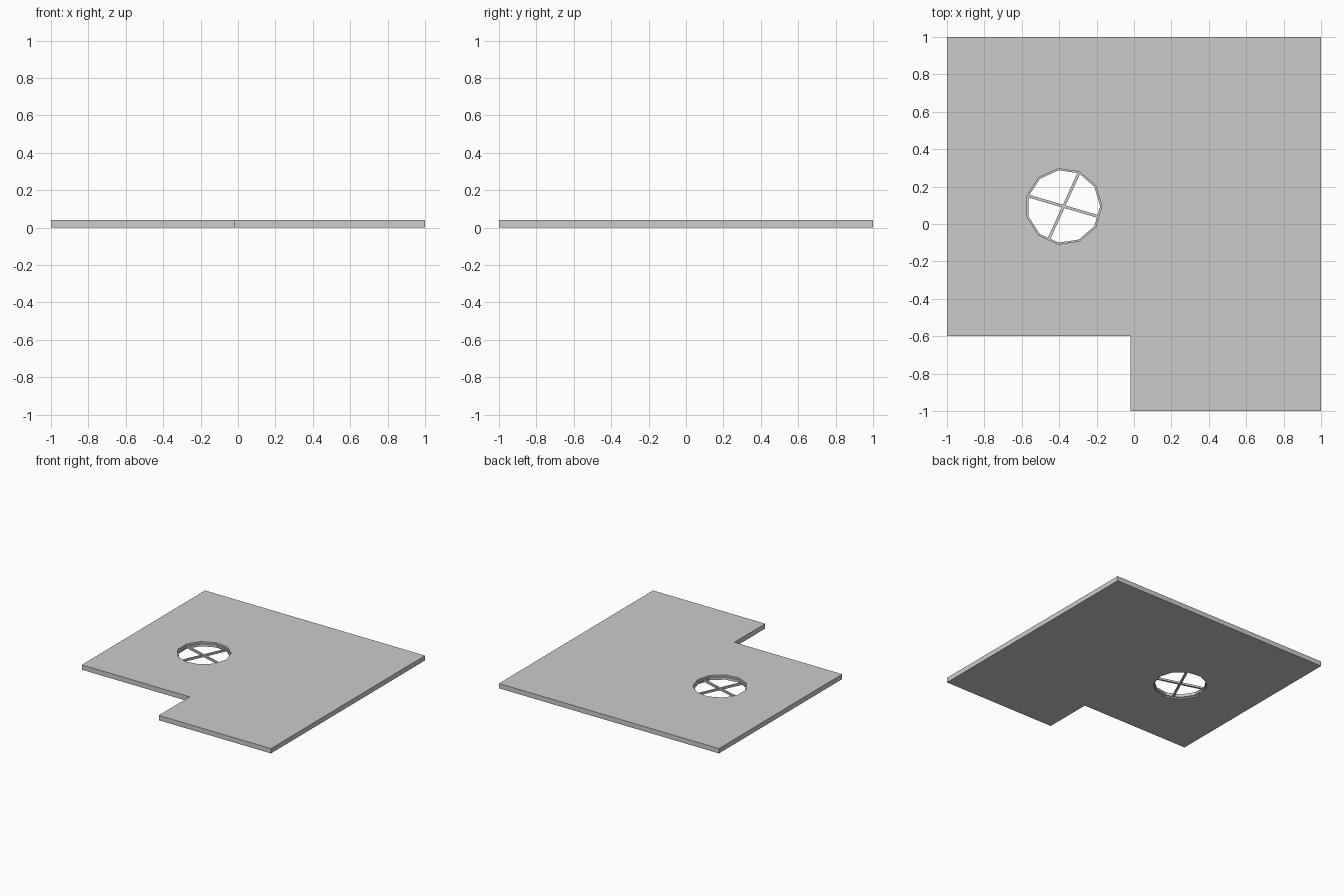
import bpy, bmesh, math
from mathutils import Vector

if "Cube" in bpy.data.objects:
    bpy.data.objects.remove(bpy.data.objects["Cube"])

CX, CY, R, N = -0.376, 0.094, 0.204, 11   # round opening
T = 0.04                                   # slab thickness


def polygon(r, n=N):
    return [(CX + r * math.cos(2 * math.pi * i / n),
             CY + r * math.sin(2 * math.pi * i / n)) for i in range(n)]


def make_object(name, bm):
    bmesh.ops.recalc_face_normals(bm, faces=bm.faces)
    mesh = bpy.data.meshes.new(name)
    bm.to_mesh(mesh)
    bm.free()
    obj = bpy.data.objects.new(name, mesh)
    bpy.context.collection.objects.link(obj)
    return obj


def prism(name, outline, z0, z1):
    bm = bmesh.new()
    face = bm.faces.new([bm.verts.new((x, y, z0)) for x, y in outline])
    ext = bmesh.ops.extrude_face_region(bm, geom=[face], use_keep_orig=True)
    verts = [v for v in ext["geom"] if isinstance(v, bmesh.types.BMVert)]
    bmesh.ops.translate(bm, verts=verts, vec=(0, 0, z1 - z0))
    return make_object(name, bm)


# Floor slab with a notched front-left corner
slab = prism("floor_slab", [(-1, -0.6), (-0.02, -0.6), (-0.02, -1),
                            (1, -1), (1, 1), (-1, 1)], 0, T)

# Eleven-sided opening through the slab
cutter = prism("opening_cutter", polygon(R), -0.1, 0.1)
cutter.hide_render = True
cut = slab.modifiers.new("opening", "BOOLEAN")
cut.operation, cut.solver, cut.object = "DIFFERENCE", "EXACT", cutter
bpy.context.view_layer.objects.active = slab
bpy.ops.object.modifier_apply(modifier=cut.name)
bpy.data.objects.remove(cutter)

# Thin frame ring set inside the opening
Z0, Z1 = 0.01, 0.026
bm = bmesh.new()
loops = [[bm.verts.new((x, y, z)) for x, y in polygon(r)]
         for r, z in ((R, Z0), (R, Z1), (R - 0.009, Z1), (R - 0.009, Z0))]
for a, b in zip(loops, loops[1:] + loops[:1]):
    for i in range(N):
        j = (i + 1) % N
        bm.faces.new((a[i], a[j], b[j], b[i]))
make_object("opening_frame", bm)

# Two crossing bars, each from a corner to the middle of the opposite side
for k, name in ((2, "cross_bar_a"), (5, "cross_bar_b")):
    ang = 2 * math.pi * k / N
    d = Vector((math.cos(ang), math.sin(ang)))
    s = Vector((-d.y, d.x)) * 0.0075
    c = Vector((CX, CY))
    far, near = c + d * (R - 0.006), c - d * (R * math.cos(math.pi / N) - 0.004)
    prism(name, [far + s, near + s, near - s, far - s], Z0, Z1)
